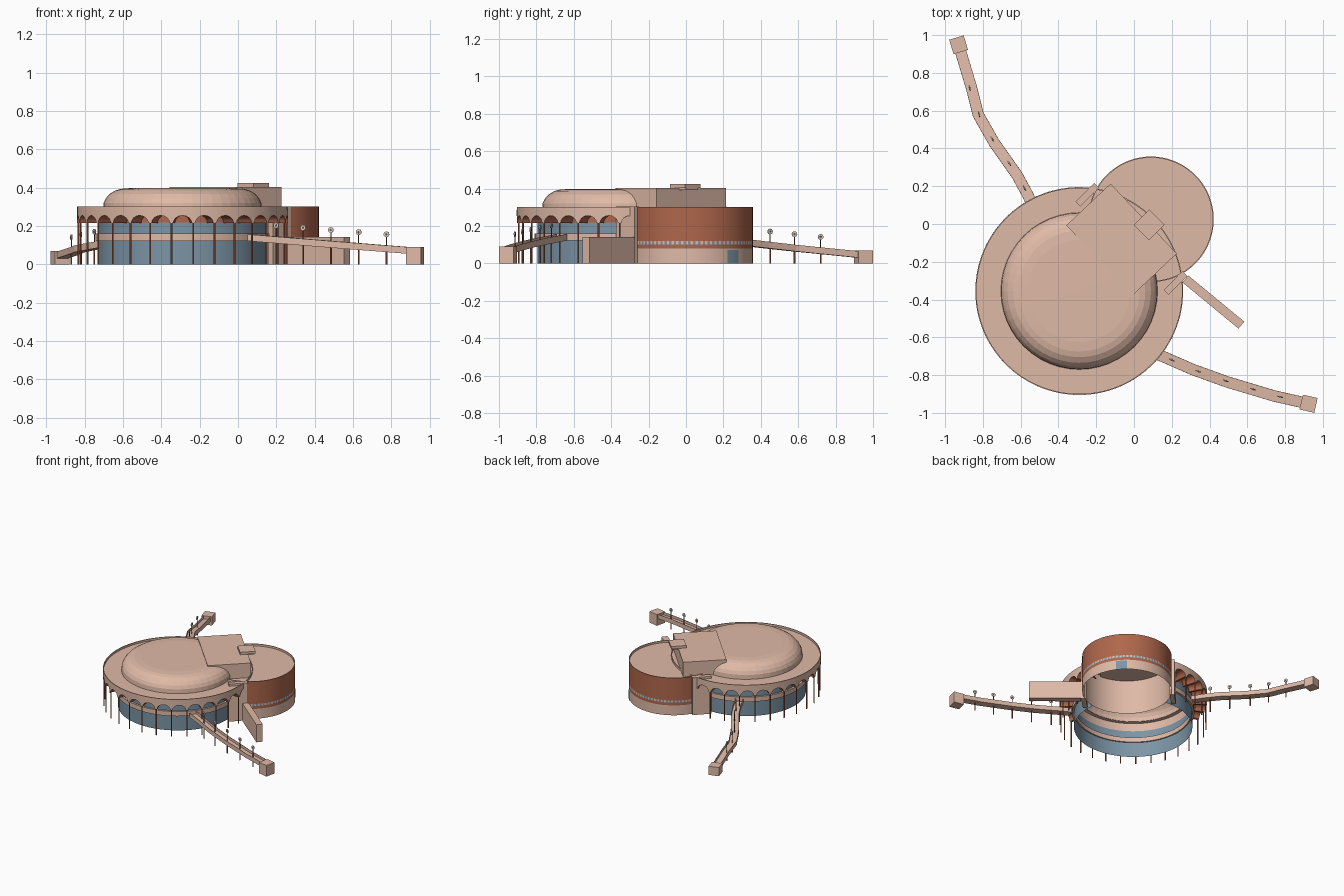
import bpy, bmesh, math
from mathutils import Vector, Matrix

if "Cube" in bpy.data.objects:
    bpy.data.objects.remove(bpy.data.objects["Cube"], do_unlink=True)


def material(name, rgb):
    m = bpy.data.materials.new(name)
    m.use_nodes = True
    m.diffuse_color = (*rgb, 1)
    m.node_tree.nodes["Principled BSDF"].inputs["Base Color"].default_value = (*rgb, 1)
    return m


STONE = material("beige stone", (0.74, 0.49, 0.385))
BRICK = material("red brick", (0.43, 0.135, 0.072))
GLASS = material("blue glass", (0.20, 0.30, 0.38))
BROWN = material("brown metal", (0.16, 0.075, 0.05))
PALE = material("pale lamp", (0.70, 0.64, 0.58))

HALL = Vector((-0.29, -0.355))      # round hall centre
DRUM = Vector((0.09, 0.025))        # brick drum centre
HALL_R, DRUM_R, GLASS_R = 0.55, 0.332, 0.44
AXIS = math.radians(45)


def finish(name, bm, mats, smooth=True):
    bmesh.ops.remove_doubles(bm, verts=bm.verts, dist=0.0001)
    mesh = bpy.data.meshes.new(name)
    bm.to_mesh(mesh)
    bm.free()
    for m in mats:
        mesh.materials.append(m)
    ob = bpy.data.objects.new(name, mesh)
    bpy.context.collection.objects.link(ob)
    if smooth:
        bpy.ops.object.select_all(action="DESELECT")
        ob.select_set(True)
        bpy.context.view_layer.objects.active = ob
        bpy.ops.object.shade_smooth_by_angle(angle=math.radians(30))
    return ob


def polar(centre, r, a, z):
    return Vector((centre.x + r * math.cos(a), centre.y + r * math.sin(a), z))


def quad(bm, pts, index=0):
    f = bm.faces.new([bm.verts.new(p) for p in pts])
    f.material_index = index


def inside(p, centre, radius):
    return (Vector((p.x, p.y)) - centre).length < radius - 0.01


def revolve(name, centre, profile, mats, rule=None, segs=64, skip_drum=False, smooth=True):
    """Turn a profile of (radius, height) about a vertical axis."""
    bm = bmesh.new()
    for j in range(segs):
        a, b = (2 * math.pi * k / segs for k in (j, j + 1))
        mid = polar(centre, profile[0][0], (a + b) / 2, 0)
        if skip_drum and inside(mid, DRUM, DRUM_R):
            continue
        for i, ((r0, z0), (r1, z1)) in enumerate(zip(profile, profile[1:])):
            pts = [polar(centre, r0, a, z0), polar(centre, r0, b, z0),
                   polar(centre, r1, b, z1), polar(centre, r1, a, z1)]
            if r1 == 0:
                pts.pop()
            quad(bm, pts, rule(i, j, mid) if rule else 0)
    return finish(name, bm, mats, smooth)


def box(name, centre, size, z0, z1, angle, mat):
    bm = bmesh.new()
    bmesh.ops.create_cube(bm, size=1, matrix=Matrix.Translation((*centre, (z0 + z1) / 2))
                          @ Matrix.Rotation(angle, 4, "Z")
                          @ Matrix.Diagonal((*size, z1 - z0, 1)))
    return finish(name, bm, [mat], False)


def rod(bm, x, y, z0, z1, r):
    bmesh.ops.create_cone(bm, cap_ends=True, segments=8, radius1=r, radius2=r, depth=z1 - z0,
                          matrix=Matrix.Translation((x, y, (z0 + z1) / 2)))


# Round hall: glazed wall, balcony band, canopy roof and dome
revolve("glass_wall", HALL, [(GLASS_R, 0), (GLASS_R, 0.22), (GLASS_R, 0.285)],
        [GLASS, STONE], lambda i, j, mid: i, skip_drum=True)
revolve("arch_backing", HALL, [(GLASS_R + 0.004, 0.218), (GLASS_R + 0.004, 0.28)],
        [BRICK], skip_drum=True)
revolve("balcony_band", HALL, [(GLASS_R - 0.01, 0.122), (0.455, 0.122), (0.455, 0.16),
                               (GLASS_R - 0.01, 0.16), (GLASS_R - 0.01, 0.122)],
        [STONE], skip_drum=True)
revolve("canopy_roof", HALL, [(HALL_R, 0.28), (HALL_R, 0.302), (0.544, 0.302),
                              (0.544, 0.286), (0.41, 0.286)], [STONE], segs=90)
revolve("dome", HALL, [(0.415, 0.285), (0.412, 0.32), (0.40, 0.345), (0.38, 0.368),
                       (0.35, 0.386), (0.32, 0.394), (0.27, 0.398), (0, 0.399)],
        [STONE], segs=48, smooth=False)

# Scalloped arcade around the canopy, with radial vaults and slender columns
ARCHES = 30
SPRING, RISE, HALF = 0.215, 0.04, 0.42
arc = [(0.5 - HALF * math.cos(math.pi * k / 8), SPRING + RISE * math.sin(math.pi * k / 8))
       for k in range(9)]
arc = [(0, SPRING)] + arc + [(1, SPRING)]
arcade, columns = bmesh.new(), bmesh.new()
for n in range(ARCHES):
    step = 2 * math.pi / ARCHES
    foot = polar(HALL, HALL_R - 0.007, n * step, 0)
    if not inside(foot, DRUM, DRUM_R):
        rod(columns, foot.x, foot.y, 0, SPRING + 0.005, 0.0045)
    if inside(polar(HALL, HALL_R, (n + 0.5) * step, 0), DRUM, DRUM_R):
        continue
    for (t0, z0), (t1, z1) in zip(arc, arc[1:]):
        a, b = (n + t0) * step, (n + t1) * step
        lo0, lo1 = polar(HALL, HALL_R, a, z0), polar(HALL, HALL_R, b, z1)
        quad(arcade, [lo0, lo1, polar(HALL, HALL_R, b, 0.285), polar(HALL, HALL_R, a, 0.285)])
        quad(arcade, [polar(HALL, GLASS_R, a, z0), polar(HALL, GLASS_R, b, z1), lo1, lo0], 1)
finish("arcade", arcade, [STONE, BRICK])
finish("columns", columns, [BRICK])


# Brick drum with stone base and a band of small windows; plain stone within the hall
def drum_colour(i, j, mid):
    if i in (0, 5, 6, 7) or inside(mid, HALL, HALL_R):
        return 0
    return (2 if j % 2 else 0) if i == 2 else 1


revolve("brick_drum", DRUM, [(DRUM_R, 0), (DRUM_R, 0.08), (DRUM_R, 0.102), (DRUM_R, 0.12),
                             (DRUM_R, 0.295), (DRUM_R, 0.302), (0.326, 0.302),
                             (0.326, 0.286), (0, 0.286)],
        [STONE, BRICK, GLASS], drum_colour, segs=160)

# Glass door on the drum
door = bmesh.new()
for k in range(4):
    a, b = (math.radians(36 + 3.5 * s) for s in (k, k + 1))
    quad(door, [polar(DRUM, DRUM_R + 0.003, a, 0), polar(DRUM, DRUM_R + 0.003, b, 0),
                polar(DRUM, DRUM_R + 0.003, b, 0.072), polar(DRUM, DRUM_R + 0.003, a, 0.072)])
finish("drum_door", door, [GLASS])

# Piers where the hall meets the drum, mirrored across the diagonal axis
along = Vector((math.cos(AXIS), math.sin(AXIS)))
across = Vector((along.y, -along.x))
for side, label in ((1, "front"), (-1, "back")):
    spot = HALL + along * 0.39 + across * side * 0.33
    box(label + "_pier", spot, (0.14, 0.035), 0, 0.303, AXIS, STONE)

# Stage house on the roof, with its small cap
box("stage_house", (-0.066, -0.082), (0.51, 0.322), 0.28, 0.404, math.radians(-46.6), STONE)
box("roof_cap_base", (0.085, 0), (0.09, 0.09), 0.392, 0.408, AXIS, STONE)
box("roof_cap", (0.08, -0.005), (0.115, 0.115), 0.404, 0.424, AXIS, STONE)

# Free-standing wall beside the drum
box("garden_wall", (0.42, -0.413), (0.385, 0.048), 0, 0.142, math.radians(-39.5), STONE)


def ramp(name, path, z0, z1, end_top, lamps):
    """Sweep a trough along a path, then add its end block, posts and lamps."""
    pts = [Vector(p) for p in path]
    section = [(-0.03, 0), (0.03, 0), (0.03, 0.035), (0.027, 0.035),
               (0.027, 0.014), (-0.027, 0.014), (-0.027, 0.035), (-0.03, 0.035)]
    run = [0]
    for p, q in zip(pts, pts[1:]):
        run.append(run[-1] + (q - p).length)
    bm, rings = bmesh.new(), []
    for i, p in enumerate(pts):
        d = (pts[min(i + 1, len(pts) - 1)] - pts[max(i - 1, 0)]).normalized()
        z = z0 + (z1 - z0) * run[i] / run[-1]
        rings.append([bm.verts.new((p.x - d.y * u, p.y + d.x * u, z + h)) for u, h in section])
    for r, s in zip(rings, rings[1:]):
        for k in range(8):
            bm.faces.new([r[k], r[k - 1], s[k - 1], s[k]])
    bm.faces.new(rings[0])
    bm.faces.new(rings[-1][::-1])
    bmesh.ops.recalc_face_normals(bm, faces=bm.faces)
    finish(name, bm, [STONE], False)
    d = (pts[-1] - pts[-2]).normalized()
    box(name + "_end_block", pts[-1] + d * 0.03, (0.08, 0.08), 0, end_top,
        math.atan2(d.y, d.x), STONE)

    posts, poles, heads, hubs = (bmesh.new() for _ in range(4))
    for spot in lamps:
        spot = Vector(spot)
        i = min(range(len(pts) - 1),
                key=lambda k: ((pts[k] + pts[k + 1]) / 2 - spot).length)
        seg = pts[i + 1] - pts[i]
        t = run[i] + (spot - pts[i]).dot(seg.normalized())
        floor = z0 + (z1 - z0) * t / run[-1]
        rod(posts, spot.x, spot.y, 0, floor + 0.005, 0.0045)
        rod(poles, spot.x, spot.y, floor, floor + 0.08, 0.003)
        face = (Matrix.Translation((*spot, floor + 0.092))
                @ Matrix.Rotation(math.atan2(seg.y, seg.x), 4, "Z")
                @ Matrix.Rotation(math.pi / 2, 4, "X"))
        for bm, r, depth in ((heads, 0.015, 0.006), (hubs, 0.006, 0.008)):
            bmesh.ops.create_cone(bm, cap_ends=True, segments=12, radius1=r, radius2=r,
                                  depth=depth, matrix=face)
    finish(name + "_posts", posts, [BRICK])
    finish(name + "_lamp_poles", poles, [BROWN])
    finish(name + "_lamp_discs", heads, [PALE])
    finish(name + "_lamp_hubs", hubs, [BROWN])


# Two raised walkways
ramp("front_ramp", [(0.06, -0.665), (0.15, -0.7), (0.31, -0.77), (0.49, -0.835),
                    (0.74, -0.91), (0.895, -0.945)], 0.122, 0.055, 0.09,
     [(0.2, -0.72), (0.34, -0.78), (0.485, -0.83), (0.63, -0.875), (0.775, -0.915)])
ramp("back_ramp", [(-0.52, 0.06), (-0.56, 0.15), (-0.62, 0.26), (-0.74, 0.43), (-0.825, 0.58),
                   (-0.86, 0.72), (-0.92, 0.92)], 0.122, 0.03, 0.07,
     [(-0.58, 0.19), (-0.66, 0.32), (-0.75, 0.45), (-0.82, 0.58), (-0.87, 0.72)])
